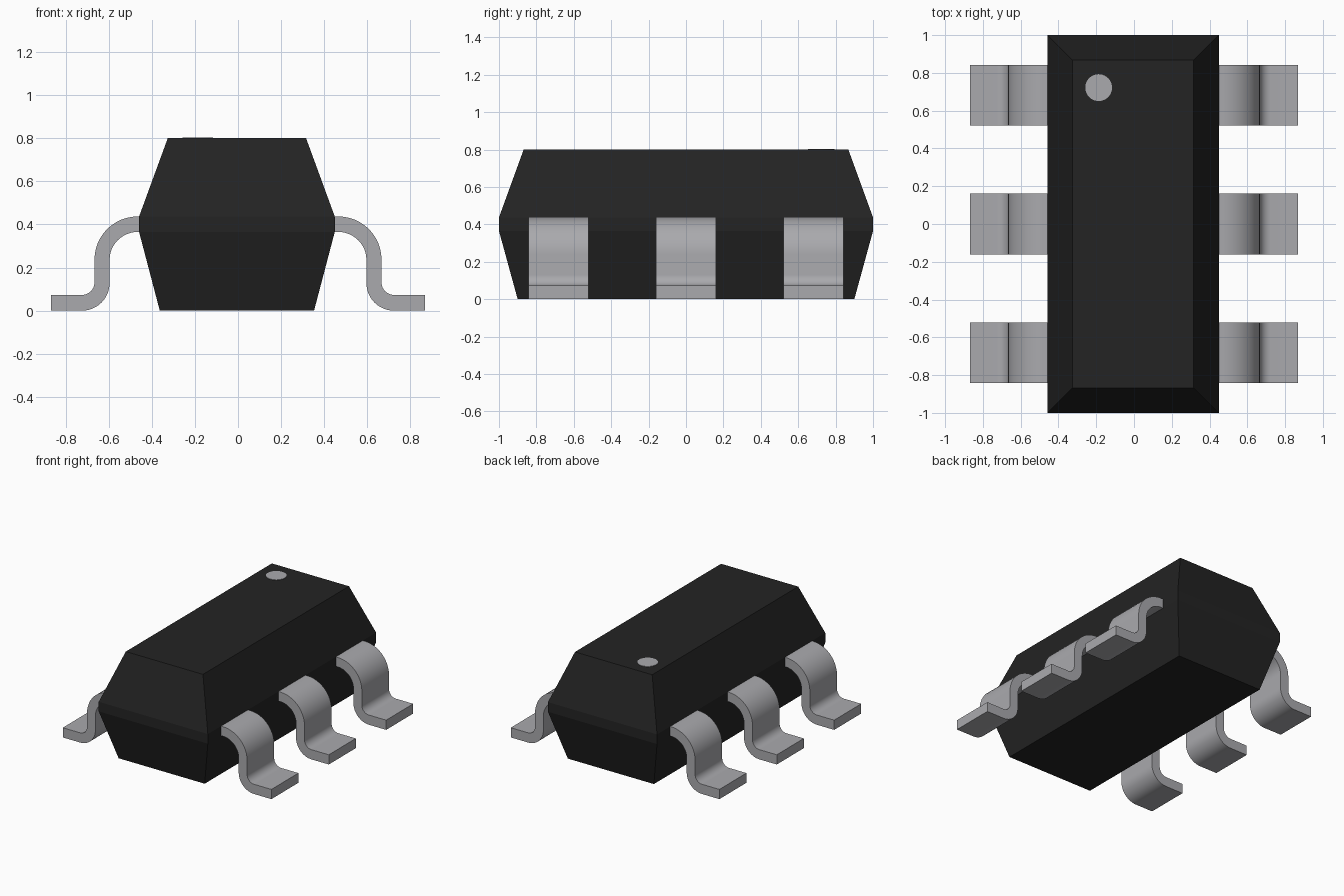
import bpy, bmesh, math

if "Cube" in bpy.data.objects:
    bpy.data.objects.remove(bpy.data.objects["Cube"])


def material(name, rgb):
    m = bpy.data.materials.new(name)
    m.diffuse_color = (*rgb, 1)
    m.use_nodes = True
    m.node_tree.nodes["Principled BSDF"].inputs["Base Color"].default_value = m.diffuse_color
    return m


BLACK = material("black moulding", (0.017, 0.017, 0.017))
METAL = material("grey metal", (0.40, 0.40, 0.42))


def finish(bm, name, mat, smooth=False):
    bmesh.ops.recalc_face_normals(bm, faces=bm.faces)
    mesh = bpy.data.meshes.new(name)
    bm.to_mesh(mesh)
    bm.free()
    ob = bpy.data.objects.new(name, mesh)
    bpy.context.collection.objects.link(ob)
    mesh.materials.append(mat)
    if smooth:
        bpy.ops.object.select_all(action='DESELECT')
        ob.select_set(True)
        bpy.context.view_layer.objects.active = ob
        bpy.ops.object.shade_smooth_by_angle(angle=math.radians(30))
    return ob


# Body: rectangular rings of (height, half width, half length)
BODY_X = -0.005
bm = bmesh.new()
rings = []
for z, hx, hy in [(0, 0.358, 0.90), (0.365, 0.454, 1), (0.437, 0.454, 1), (0.80, 0.321, 0.868)]:
    rings.append([bm.verts.new((BODY_X + sx * hx, sy * hy, z))
                  for sx, sy in [(-1, -1), (1, -1), (1, 1), (-1, 1)]])
for a, b in zip(rings, rings[1:]):
    for i in range(4):
        j = (i + 1) % 4
        bm.faces.new((a[i], a[j], b[j], b[i]))
bm.faces.new(rings[0])
bm.faces.new(rings[-1])
finish(bm, "body", BLACK)


# Lead outline: shoulder bend, short drop, foot bend
def arc(cx, cz, r, start, end, n=12):
    angles = [math.radians(start + (end - start) * i / n) for i in range(n + 1)]
    return [(cx + r * math.cos(t), cz + r * math.sin(t)) for t in angles]


upper = [(0.43, 0.437)] + arc(0.466, 0.237, 0.20, 90, 0) \
    + arc(0.724, 0.131, 0.058, 180, 270) + [(0.868, 0.073)]
lower = [(0.868, 0)] + arc(0.724, 0.128, 0.128, 270, 180) \
    + arc(0.466, 0.235, 0.13, 0, 90) + [(0.43, 0.365)]


def lead(name, side, y, half=0.161):
    bm = bmesh.new()
    outline = upper + lower
    front = [bm.verts.new((side * x, y - half, z)) for x, z in outline]
    back = [bm.verts.new((side * x, y + half, z)) for x, z in outline]
    n = len(outline)
    for i in range(n):
        j = (i + 1) % n
        bm.faces.new((front[i], front[j], back[j], back[i]))
    bm.faces.new(front)
    bm.faces.new(back)
    finish(bm, name, METAL, smooth=True)


for side, label in [(-1, "left"), (1, "right")]:
    for k, place in [(-1, "front"), (0, "middle"), (1, "back")]:
        lead(f"{label}_{place}_lead", side, k * 0.682)

# Pin one marker: thin disc on the top face
bm = bmesh.new()
bmesh.ops.create_cone(bm, cap_ends=True, segments=40, radius1=0.071, radius2=0.071, depth=0.006)
marker = finish(bm, "marker_dot", METAL, smooth=True)
marker.location = (-0.187, 0.722, 0.80)
